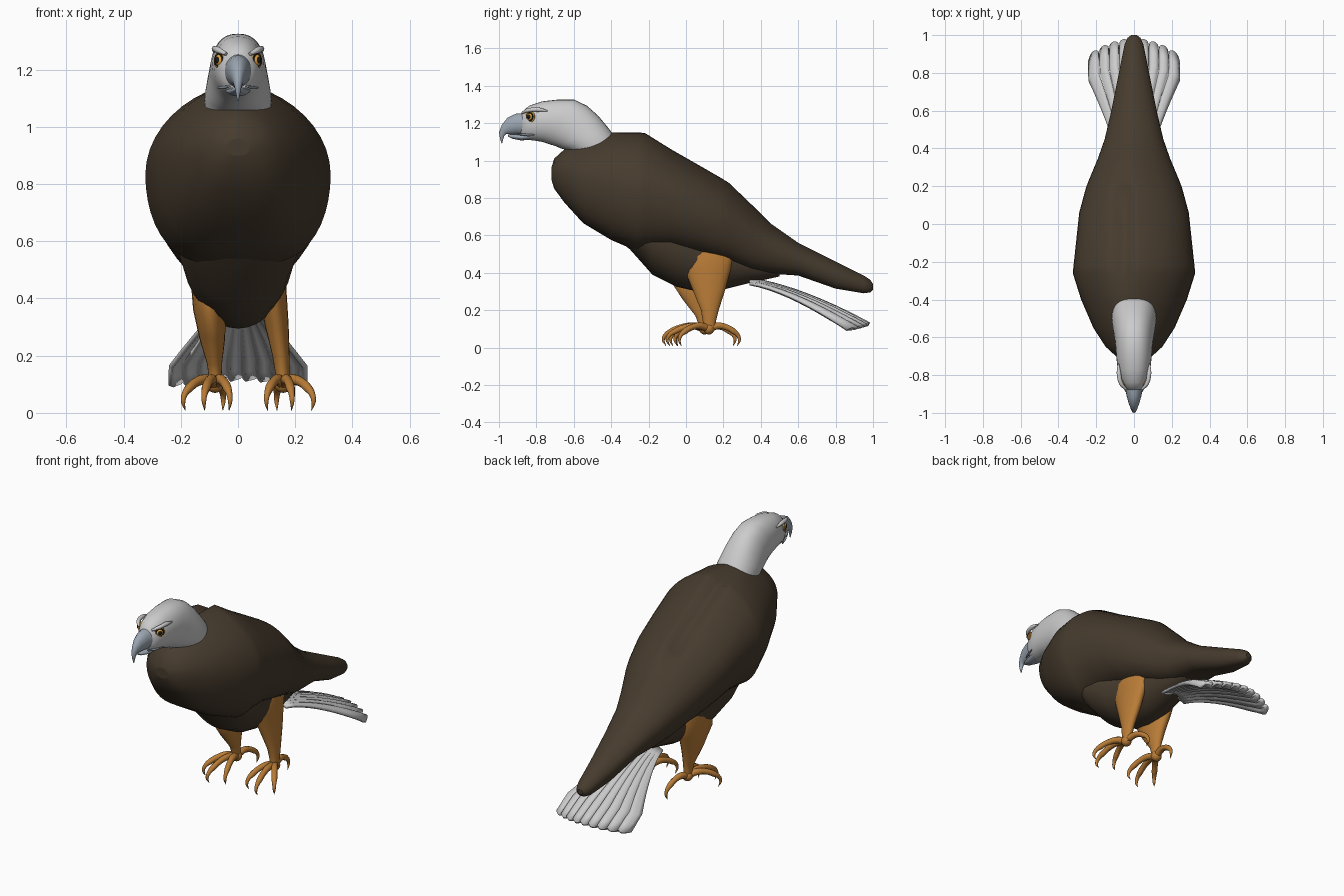
import bpy, bmesh, math
from mathutils import Vector, Matrix

if "Cube" in bpy.data.objects:
    bpy.data.objects.remove(bpy.data.objects["Cube"])


def material(name, rgb):
    m = bpy.data.materials.new(name)
    m.diffuse_color = (*rgb, 1)
    m.use_nodes = True
    m.node_tree.nodes["Principled BSDF"].inputs["Base Color"].default_value = m.diffuse_color
    return m


BROWN = material("brown_feathers", (0.062, 0.044, 0.027))
ORANGE = material("orange_skin", (0.48, 0.20, 0.038))
HORN = material("grey_horn", (0.33, 0.38, 0.44))
YELLOW = material("iris_yellow", (0.75, 0.36, 0.05))
BLACK = material("black", (0.01, 0.01, 0.01))


def finish(bm, name, mat):
    bmesh.ops.recalc_face_normals(bm, faces=bm.faces[:])
    for f in bm.faces:
        f.smooth = len(f.verts) <= 4
    me = bpy.data.meshes.new(name)
    bm.to_mesh(me)
    bm.free()
    if mat:
        me.materials.append(mat)
    ob = bpy.data.objects.new(name, me)
    bpy.context.collection.objects.link(ob)
    return ob


def loft(name, sections, mat=None, n=28, e_top=1.0, e_low=1.0, tweak=None):
    """Sections are (x, top_y, top_z, bottom_y, bottom_z, half_width)."""
    bm = bmesh.new()
    rings = []
    for x, ty, tz, by, bz, hw in sections:
        ring = []
        for i in range(n):
            a = 2 * math.pi * i / n
            c, s = math.cos(a), math.sin(a)
            e = e_top if s > 0 else e_low
            k = (1 + s) / 2
            p = Vector((x + hw * math.copysign(abs(c) ** e, c),
                        by + (ty - by) * k, bz + (tz - bz) * k))
            if tweak:
                p = tweak(p, s)
            ring.append(bm.verts.new(p))
        rings.append(ring)
    for a, b in zip(rings, rings[1:]):
        for i in range(n):
            j = (i + 1) % n
            bm.faces.new((a[i], a[j], b[j], b[i]))
    bm.faces.new(rings[0])
    bm.faces.new(rings[-1])
    return finish(bm, name, mat)


def upright(rows):
    return [(0, y, t, y, b, w) for y, t, b, w in rows]


def tube(name, pts, radii, mat=None):
    cu = bpy.data.curves.new(name, 'CURVE')
    cu.dimensions = '3D'
    cu.bevel_depth = 1
    cu.bevel_resolution = 3
    cu.resolution_u = 4
    cu.use_fill_caps = True
    sp = cu.splines.new('BEZIER')
    sp.bezier_points.add(len(pts) - 1)
    for bp, p, r in zip(sp.bezier_points, pts, radii):
        bp.co = p
        bp.radius = r
        bp.handle_left_type = bp.handle_right_type = 'AUTO'
    if mat:
        cu.materials.append(mat)
    ob = bpy.data.objects.new(name, cu)
    bpy.context.collection.objects.link(ob)
    return ob


def ball(name, loc, r, mat):
    bm = bmesh.new()
    bmesh.ops.create_uvsphere(bm, u_segments=20, v_segments=12, radius=r,
                              matrix=Matrix.Translation(loc))
    return finish(bm, name, mat)


# Folded wings and chest, with the overlap groove along the back
def groove(p, s):
    if s > 0.5 and -0.39 < p.y < 0.21 and -0.1 < p.x < -0.012:
        p.z -= 0.035
    return p


loft("folded_wings", upright([
    (-.72, .96, .90, .04), (-.705, 1.01, .85, .09), (-.65, 1.06, .775, .15),
    (-.55, 1.10, .665, .215), (-.4, 1.15, .575, .28), (-.26, 1.15, .515, .324),
    (-.22, 1.147, .52, .32), (-.08, 1.06, .53, .305), (.06, .98, .50, .29),
    (.19, .905, .465, .255), (.23, .88, .455, .24), (.35, .765, .41, .19),
    (.45, .665, .395, .155), (.6, .56, .385, .12), (.8, .46, .315, .08),
    (.95, .385, .29, .05), (.985, .362, .295, .035), (1.0, .34, .31, .015)]),
    BROWN, 44, 1.2, .62, groove)

# Belly below the wings
loft("belly", upright([
    (-.42, .85, .62, .13), (-.3, .88, .525, .22), (-.18, .8, .39, .21),
    (-.05, .75, .325, .19), (.08, .7, .295, .165), (.2, .65, .31, .14),
    (.34, .55, .345, .11), (.5, .48, .38, .07)]), BROWN, 32)

# Head and neck
loft("head", [
    (0, -.37, 1.11, -.59, 1.02, .115), (0, -.39, 1.14, -.61, 1.045, .118),
    (0, -.42, 1.18, -.635, 1.055, .115), (0, -.47, 1.24, -.67, 1.065, .108),
    (0, -.53, 1.293, -.70, 1.078, .101), (0, -.60, 1.326, -.74, 1.09, .096),
    (0, -.69, 1.325, -.77, 1.10, .091), (0, -.77, 1.316, -.80, 1.105, .084),
    (0, -.84, 1.292, -.84, 1.11, .07), (0, -.868, 1.268, -.868, 1.115, .053),
    (0, -.882, 1.245, -.882, 1.125, .036)], None, 32, .85, .9)

# Hooked beak: upper and lower bill, mouth lines
loft("upper_bill", [
    (0, -.855, 1.255, -.855, 1.135, .05), (0, -.91, 1.25, -.91, 1.14, .039),
    (0, -.955, 1.228, -.94, 1.14, .029), (0, -.985, 1.19, -.96, 1.142, .019),
    (0, -1.0, 1.15, -.972, 1.13, .012), (0, -.994, 1.115, -.978, 1.112, .007),
    (0, -.986, 1.09, -.983, 1.09, .002)], HORN, 20)
loft("lower_bill", upright([
    (-.80, 1.145, 1.115, .05), (-.88, 1.14, 1.107, .037),
    (-.93, 1.14, 1.117, .022), (-.952, 1.138, 1.128, .008)]), HORN, 16)

# Eyes, rims, brows and gape on both sides
for side, s in (("left", -1), ("right", 1)):
    d = Vector((s * .8, -.6, .05)).normalized()
    c = Vector((s * .056, -.828, 1.233))
    ball("eye_" + side, c, .025, YELLOW)
    ball("pupil_" + side, c + d * .0135, .0145, BLACK)
    q = d.to_track_quat('Z', 'Y').to_matrix()
    for nm, r, off, th, m in (("eye_rim_", .021, .013, .004, BLACK),
                              ("eyelid_", .026, .009, .005, YELLOW)):
        pts = [c + d * off + q @ Vector((r * math.cos(a), r * math.sin(a), 0))
               for a in [i * math.pi / 6 for i in range(12)]]
        rim = tube(nm + side, pts, [th] * 12, m)
        rim.data.splines[0].use_cyclic_u = True
    tube("brow_" + side, [(s * .042, -.875, 1.255), (s * .068, -.845, 1.268),
                          (s * .08, -.79, 1.272), (s * .082, -.74, 1.265)],
         [.006, .011, .012, .004])
    tube("gape_" + side, [(s * .034, -.9, 1.141), (s * .05, -.865, 1.138),
                          (s * .07, -.81, 1.137)], [.004, .006, .003], HORN)

# Fanned tail: one corrugated sheet with scalloped feather tips
bm = bmesh.new()
NU, NV, FEATHERS = 54, 10, 9
grid = []
for iu in range(NU + 1):
    t = 2 * iu / NU - 1
    ph = (iu / NU * FEATHERS) % 1
    scallop = abs(math.sin(math.pi * ph)) ** .6
    row = []
    for iv in range(NV + 1):
        v = iv / NV
        w = .085 + .15 * min(1, v * 1.25) ** 1.3
        tip = .945 - .085 * t * t + .035 * scallop
        z = .365 - .06 * v - .18 * v ** 1.6 - .035 * t * t * (1 - .3 * abs(t))
        z += .016 * v * (ph - .5)
        row.append(bm.verts.new((t * w, .34 + (tip - .34) * v, z)))
    grid.append(row)
for a, b in zip(grid, grid[1:]):
    for i in range(NV):
        bm.faces.new((a[i], a[i + 1], b[i + 1], b[i]))
tail = finish(bm, "tail_fan", None)
sol = tail.modifiers.new("thickness", 'SOLIDIFY')
sol.thickness = .018
sol.offset = 0

# Legs: (x, front y, back y, z, half width)
legs = {
    "right": [(.10, .02, .2, .58, .04), (.12, -.035, .255, .49, .05),
              (.122, -.01, .24, .42, .048), (.135, .035, .21, .31, .042),
              (.15, .08, .175, .2, .03), (.155, .09, .16, .14, .025),
              (.158, .095, .155, .09, .022)],
    "left": [(-.10, .0, .18, .56, .04), (-.115, -.08, .22, .46, .05),
             (-.10, -.085, .19, .36, .057), (-.09, -.02, .15, .26, .045),
             (-.082, .05, .13, .17, .026), (-.08, .065, .125, .13, .023),
             (-.08, .07, .125, .09, .022)]}
feet = {"right": (.158, .122, 8), "left": (-.08, .1, -10)}

# Toes with hooked claws: (yaw from forward, reach)
toes = [(-26, .19), (0, .225), (26, .19), (180, .165)]
for side, rows in legs.items():
    loft("leg_" + side, [(x, y1, z, y0, z, w) for x, y0, y1, z, w in rows],
         ORANGE, 20)
    fx, fy, turn = feet[side]
    ball("foot_" + side, (fx, fy, .1), .03, ORANGE)
    for k, (yaw, reach) in enumerate(toes):
        a = math.radians(yaw + turn)
        dx, dy = math.sin(a), -math.cos(a)
        prof = [(0, .1, .02), (.3, .116, .019), (.58, .108, .016),
                (.8, .088, .016), (.95, .066, .011), (1, .04, .008),
                (.93, .008, .001)]
        tube(f"toe_{side}_{k + 1}",
             [(fx + dx * reach * r, fy + dy * reach * r, z) for r, z, _ in prof],
             [p[2] for p in prof], ORANGE)
